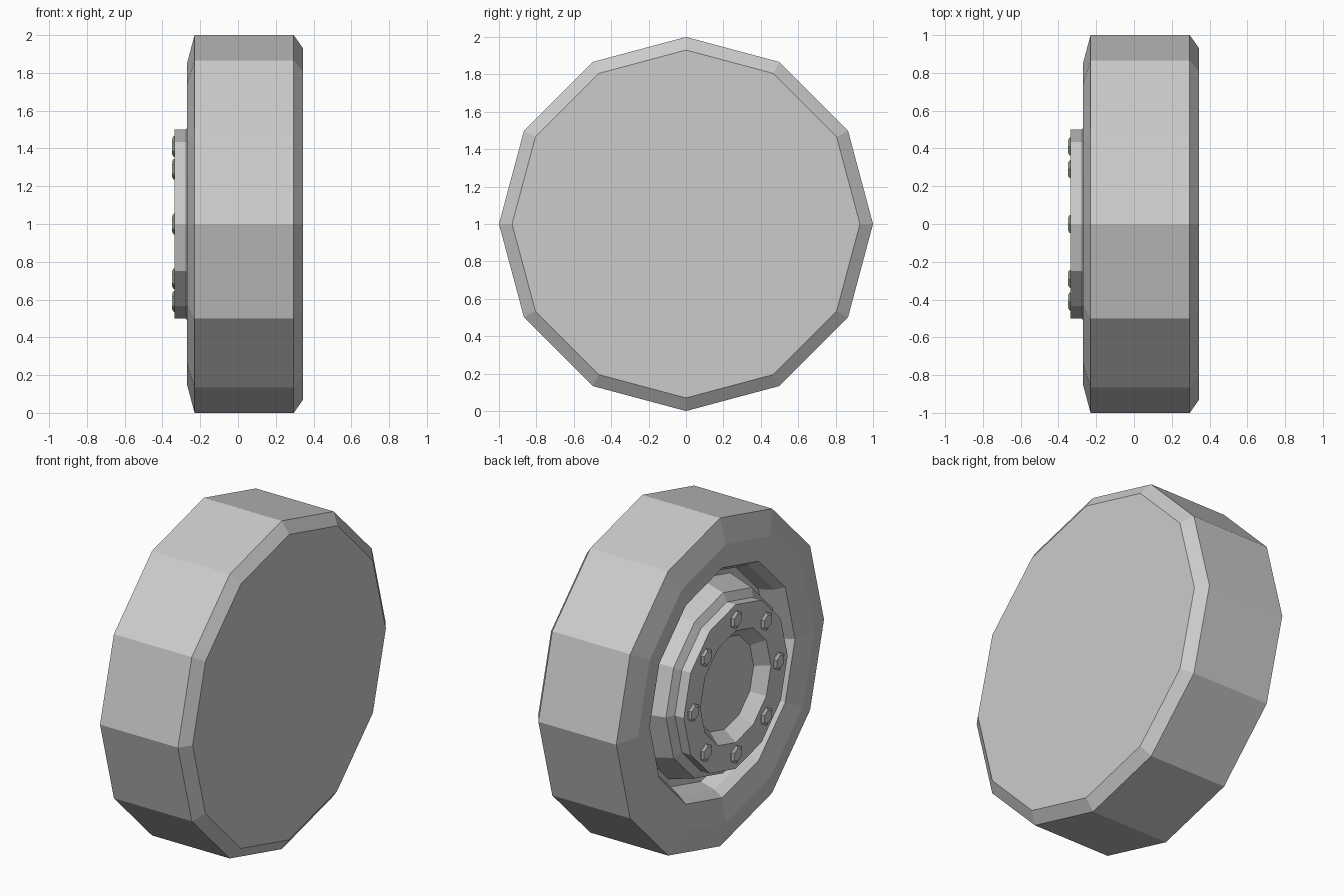
import bpy, bmesh
from math import sin, cos, pi

if "Cube" in bpy.data.objects:
    bpy.data.objects.remove(bpy.data.objects["Cube"])

CENTRE_Z = 1.0


def lathe(name, profile, sides, cy=0.0, cz=0.0):
    """Spin (x, radius) points round the x axis and cap both ends."""
    bm = bmesh.new()
    rings = []
    for x, r in profile:
        rings.append([bm.verts.new((x, cy + r * sin(2 * pi * i / sides),
                                    CENTRE_Z + cz + r * cos(2 * pi * i / sides)))
                      for i in range(sides)])
    for a, b in zip(rings, rings[1:]):
        for i in range(sides):
            j = (i + 1) % sides
            bm.faces.new((a[i], a[j], b[j], b[i]))
    bm.faces.new(rings[0])
    bm.faces.new(rings[-1])
    bmesh.ops.recalc_face_normals(bm, faces=bm.faces)
    mesh = bpy.data.meshes.new(name)
    bm.to_mesh(mesh)
    bm.free()
    obj = bpy.data.objects.new(name, mesh)
    bpy.context.collection.objects.link(obj)
    return obj


# Tyre, rim recess, raised hub and dished centre as one turned profile
lathe("wheel", [
    (0.345, 0.93), (0.295, 1.0), (-0.23, 1.0), (-0.27, 0.85), (-0.245, 0.70),
    (-0.19, 0.665), (-0.10, 0.64),
    (-0.09, 0.595), (-0.25, 0.55), (-0.275, 0.50), (-0.335, 0.50),
    (-0.335, 0.34), (-0.26, 0.28),
], 12)

# Ring of hexagonal wheel nuts
for k in range(8):
    a = 2 * pi * k / 8
    lathe(f"wheel_nut_{k + 1}",
          [(-0.33, 0.055), (-0.34, 0.055), (-0.35, 0.04)], 6,
          0.41 * sin(a), 0.41 * cos(a))
